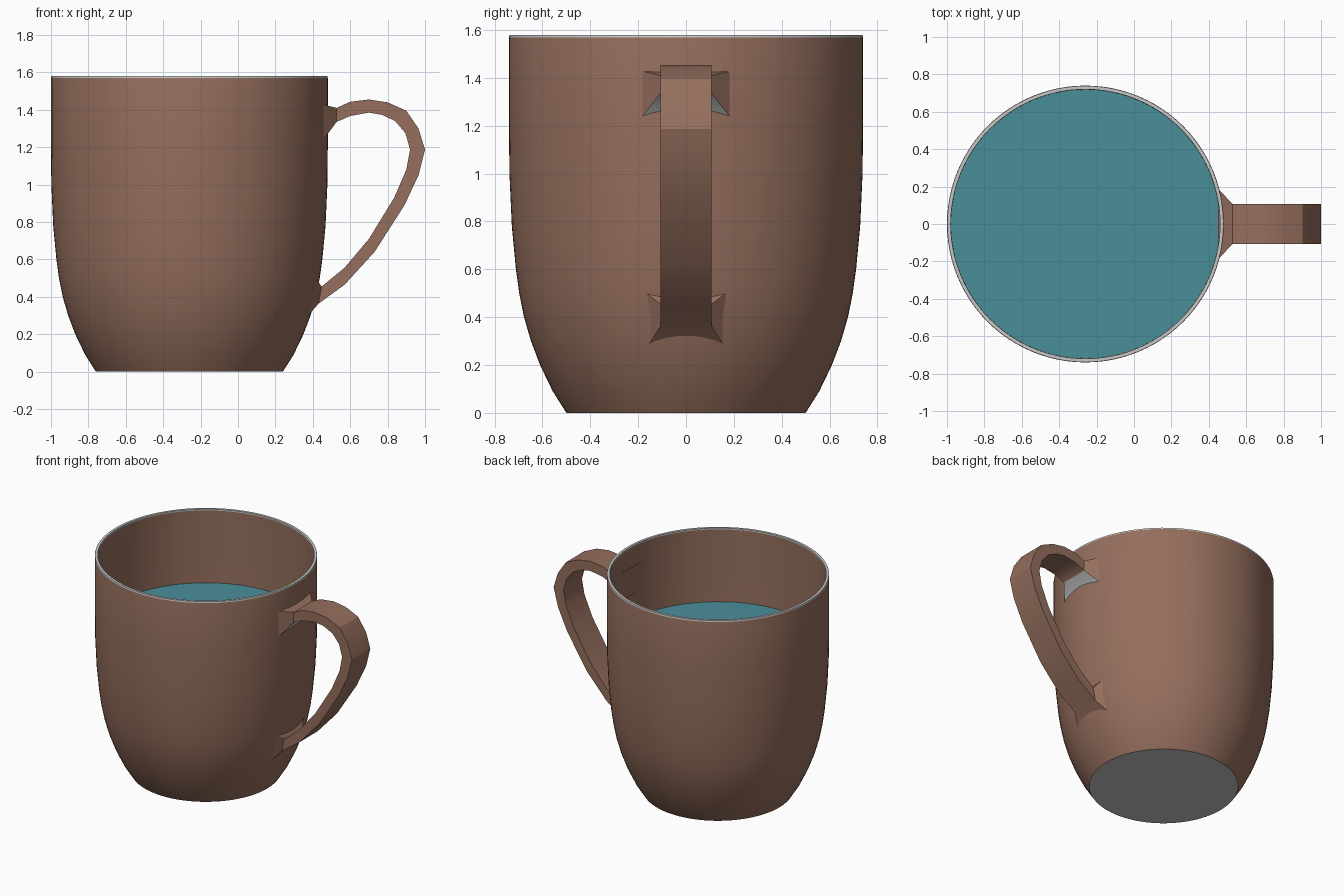
import bpy, bmesh, math
from mathutils import Vector

if "Cube" in bpy.data.objects:
    bpy.data.objects.remove(bpy.data.objects["Cube"])

CX = -0.26          # centre line of the cup
SEG = 96


def material(name, rgb):
    m = bpy.data.materials.new(name)
    m.diffuse_color = (*rgb, 1)
    m.use_nodes = True
    m.node_tree.nodes["Principled BSDF"].inputs["Base Color"].default_value = m.diffuse_color
    return m


BROWN = material("brown glaze", (0.30, 0.158, 0.110))
GREY = material("light grey clay", (0.58, 0.57, 0.57))
TEAL = material("teal liquid", (0.068, 0.275, 0.33))


def finish(name, bm, mats, angle=None):
    mesh = bpy.data.meshes.new(name)
    bm.to_mesh(mesh)
    bm.free()
    ob = bpy.data.objects.new(name, mesh)
    bpy.context.collection.objects.link(ob)
    for m in mats:
        mesh.materials.append(m)
    if angle:
        bpy.ops.object.select_all(action='DESELECT')
        ob.select_set(True)
        bpy.context.view_layer.objects.active = ob
        bpy.ops.object.shade_smooth_by_angle(angle=math.radians(angle))
    return ob


# Outer wall of the cup as (radius, z)
OUTER = [(0.50, 0), (0.557, 0.09), (0.61, 0.20), (0.648, 0.30), (0.677, 0.40),
         (0.697, 0.50), (0.711, 0.60), (0.728, 0.78), (0.738, 1.0),
         (0.74, 1.2), (0.74, 1.57)]
RIM = [(0.738, 1.58), (0.72, 1.58)]
INNER = [(r - 0.02, z) for r, z in OUTER[:0:-1]]


def body_radius(z):
    for (r0, z0), (r1, z1) in zip(OUTER, OUTER[1:]):
        if z <= z1:
            return r0 + (r1 - r0) * (z - z0) / (z1 - z0)


# Cup: spun wall, grey rim, grey base, closed inner floor
bm = bmesh.new()
rings = []
for r, z in OUTER + RIM + INNER:
    rings.append([bm.verts.new((CX + r * math.cos(2 * math.pi * i / SEG),
                                r * math.sin(2 * math.pi * i / SEG), z)) for i in range(SEG)])
for k, (a, b) in enumerate(zip(rings, rings[1:])):
    for i in range(SEG):
        j = (i + 1) % SEG
        f = bm.faces.new((a[i], a[j], b[j], b[i]))
        f.material_index = int(len(OUTER) - 1 <= k <= len(OUTER) + 1)
bm.faces.new(rings[0][::-1]).material_index = 1
bm.faces.new(rings[-1])
finish("cup", bm, [BROWN, GREY], 35)

# Liquid surface
bm = bmesh.new()
bmesh.ops.create_circle(bm, cap_ends=True, segments=SEG, radius=0.719)
bmesh.ops.translate(bm, verts=bm.verts, vec=(CX, 0, 1.04))
finish("liquid", bm, [TEAL])

# Handle: flat band between an outer and an inner curve in the xz plane
BAND_OUT = [(0.527, 1.41), (0.60, 1.443), (0.70, 1.455), (0.80, 1.44), (0.90, 1.395),
            (0.965, 1.30), (1.0, 1.187), (0.965, 1.05), (0.89, 0.89),
            (0.73, 0.64), (0.57, 0.465), (0.43, 0.363)]
BAND_IN = [(0.527, 1.335), (0.60, 1.367), (0.70, 1.385), (0.77, 1.373), (0.84, 1.34),
           (0.895, 1.275), (0.92, 1.187), (0.90, 1.08), (0.835, 0.93),
           (0.70, 0.71), (0.57, 0.556), (0.447, 0.455)]
HALF = 0.107


def section(bm, top, low, half_y_top, half_y_low):
    return [bm.verts.new((top[0][0], -half_y_top, top[0][1])),
            bm.verts.new((top[1][0], half_y_top, top[1][1])),
            bm.verts.new((low[1][0], half_y_low, low[1][1])),
            bm.verts.new((low[0][0], -half_y_low, low[0][1]))]


def bridge(bm, a, b):
    return [bm.faces.new((a[i], a[(i + 1) % 4], b[(i + 1) % 4], b[i])) for i in range(4)]


def on_body(half_y, z):
    return (CX + math.sqrt((body_radius(z) - 0.006) ** 2 - half_y ** 2), z)


bm = bmesh.new()
secs = [section(bm, (o, o), (n, n), HALF, HALF) for o, n in zip(BAND_OUT, BAND_IN)]
for a, b in zip(secs, secs[1:]):
    bridge(bm, a, b)

# Flared feet where the band meets the wall
p, q = on_body(0.19, 1.43), on_body(0.19, 1.23)
top_foot = section(bm, (p, p), (q, q), 0.19, 0.19)
bridge(bm, top_foot, secs[0])[2].material_index = 1   # bare grey underside
p, q = on_body(0.165, 0.27), on_body(0.18, 0.51)
low_foot = section(bm, (p, p), (q, q), 0.165, 0.18)
bridge(bm, secs[-1], low_foot)
bm.faces.new(top_foot)
bm.faces.new(low_foot[::-1])
bmesh.ops.recalc_face_normals(bm, faces=bm.faces)
finish("handle", bm, [BROWN, GREY], 30)
